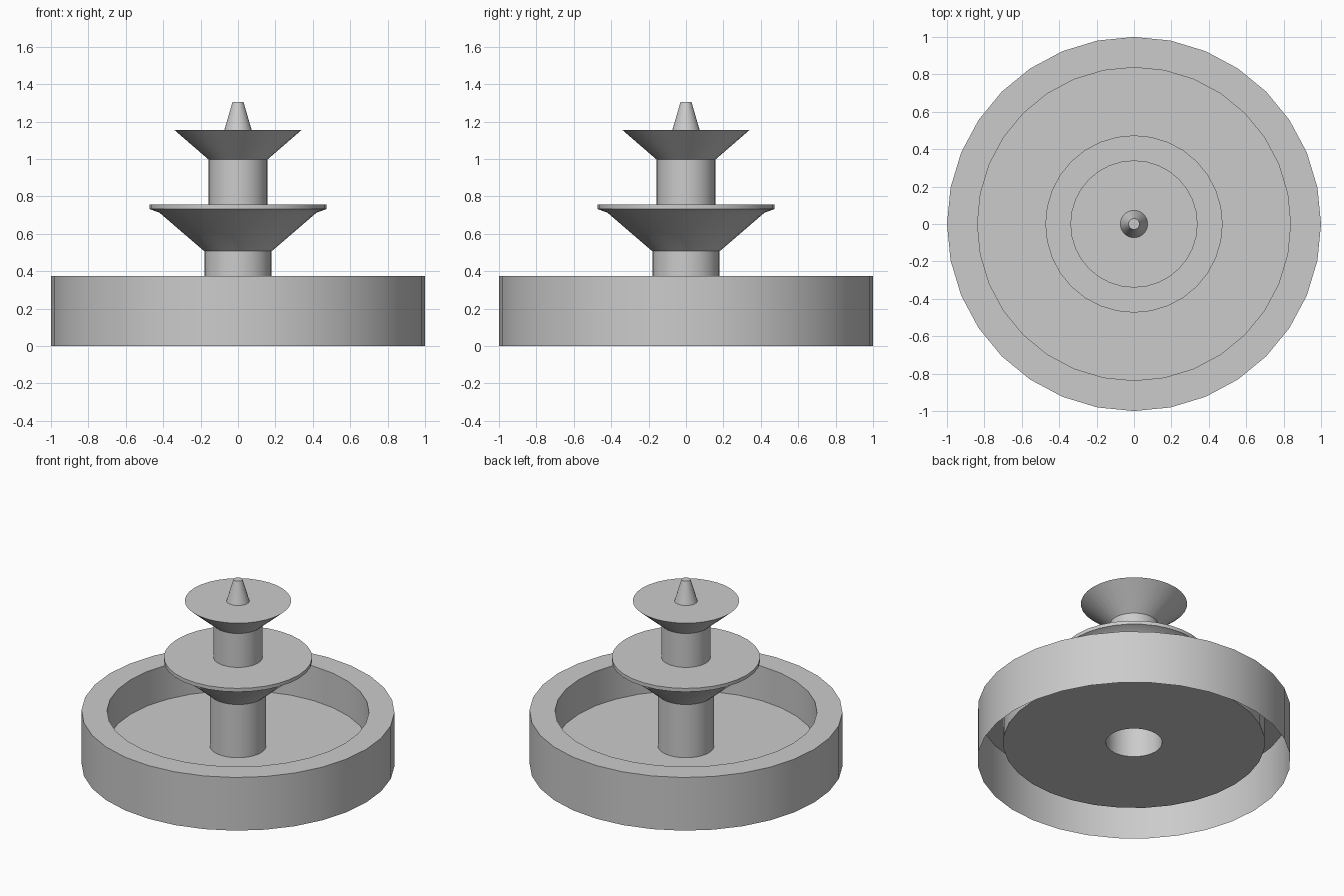
import bpy, bmesh, math

if "Cube" in bpy.data.objects:
    bpy.data.objects.remove(bpy.data.objects["Cube"])

SIDES = 32


def lathe(name, profile):
    """Revolve an open (radius, z) profile about z; a zero radius closes to a point."""
    bm = bmesh.new()
    rings = []
    for r, z in profile:
        if r == 0:
            rings.append([bm.verts.new((0, 0, z))] * SIDES)
        else:
            rings.append([bm.verts.new((r * math.cos(2 * math.pi * i / SIDES),
                                        r * math.sin(2 * math.pi * i / SIDES), z))
                          for i in range(SIDES)])
    for low, high in zip(rings, rings[1:]):
        for i in range(SIDES):
            j = (i + 1) % SIDES
            corners = [low[i], low[j], high[j], high[i]]
            bm.faces.new(list(dict.fromkeys(corners)))
    mesh = bpy.data.meshes.new(name)
    bm.to_mesh(mesh)
    bm.free()
    obj = bpy.data.objects.new(name, mesh)
    bpy.context.collection.objects.link(obj)
    bpy.ops.object.select_all(action='DESELECT')
    obj.select_set(True)
    bpy.context.view_layer.objects.active = obj
    bpy.ops.object.shade_smooth_by_angle(angle=math.radians(30))
    return obj


# Pool: outer wall, rim, inner wall and raised floor, hollow underneath
lathe("basin", [(1, 0), (1, 0.375), (0.837, 0.375), (0.837, 0.132), (0.18, 0.132)])

# Lower column, open at the bottom
lathe("lower_column", [(0.18, 0.132), (0.18, 0.507)])

# Lower tier with a thin upright lip and flat water surface
lathe("lower_bowl", [(0.18, 0.507), (0.42, 0.713), (0.474, 0.733),
                     (0.474, 0.758), (0.157, 0.758)])

# Upper column
lathe("upper_column", [(0.157, 0.758), (0.157, 0.997)])

# Upper tier
lathe("upper_bowl", [(0.157, 0.997), (0.34, 1.155), (0.073, 1.155)])

# Tapered spout with a flat tip
lathe("spout", [(0.073, 1.155), (0.029, 1.306), (0, 1.306)])
